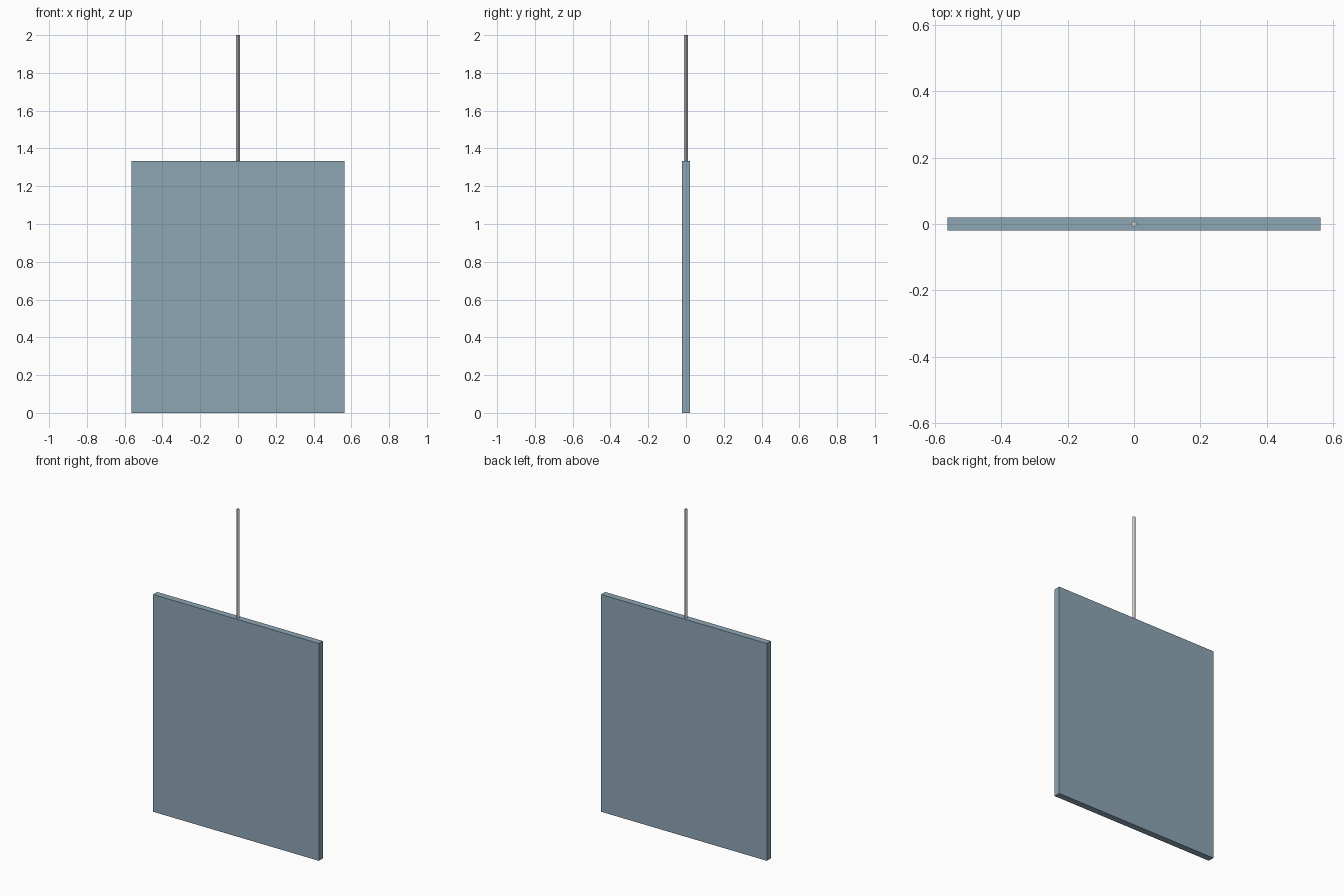
import bpy, math

if "Cube" in bpy.data.objects:
    bpy.data.objects.remove(bpy.data.objects["Cube"])

PANEL_W, PANEL_D, PANEL_H = 1.125, 0.04, 1.333
ROD_R, TOP = 0.01, 2.0

# Flat hanging panel
bpy.ops.mesh.primitive_cube_add(size=1, location=(0, 0, PANEL_H / 2))
panel = bpy.context.object
panel.name = "panel"
panel.scale = (PANEL_W, PANEL_D, PANEL_H)
bpy.ops.object.transform_apply(location=False, rotation=False, scale=True)
mat = bpy.data.materials.new("blue_grey")
mat.diffuse_color = (0.27, 0.38, 0.46, 1.0)
mat.use_nodes = True
mat.node_tree.nodes["Principled BSDF"].inputs["Base Color"].default_value = mat.diffuse_color
panel.data.materials.append(mat)

# Thin four-sided rod, corners pointing along x and y
bpy.ops.mesh.primitive_cylinder_add(vertices=4, radius=ROD_R, depth=TOP - PANEL_H,
                                    location=(0, 0, (TOP + PANEL_H) / 2))
bpy.context.object.name = "hanging_rod"
